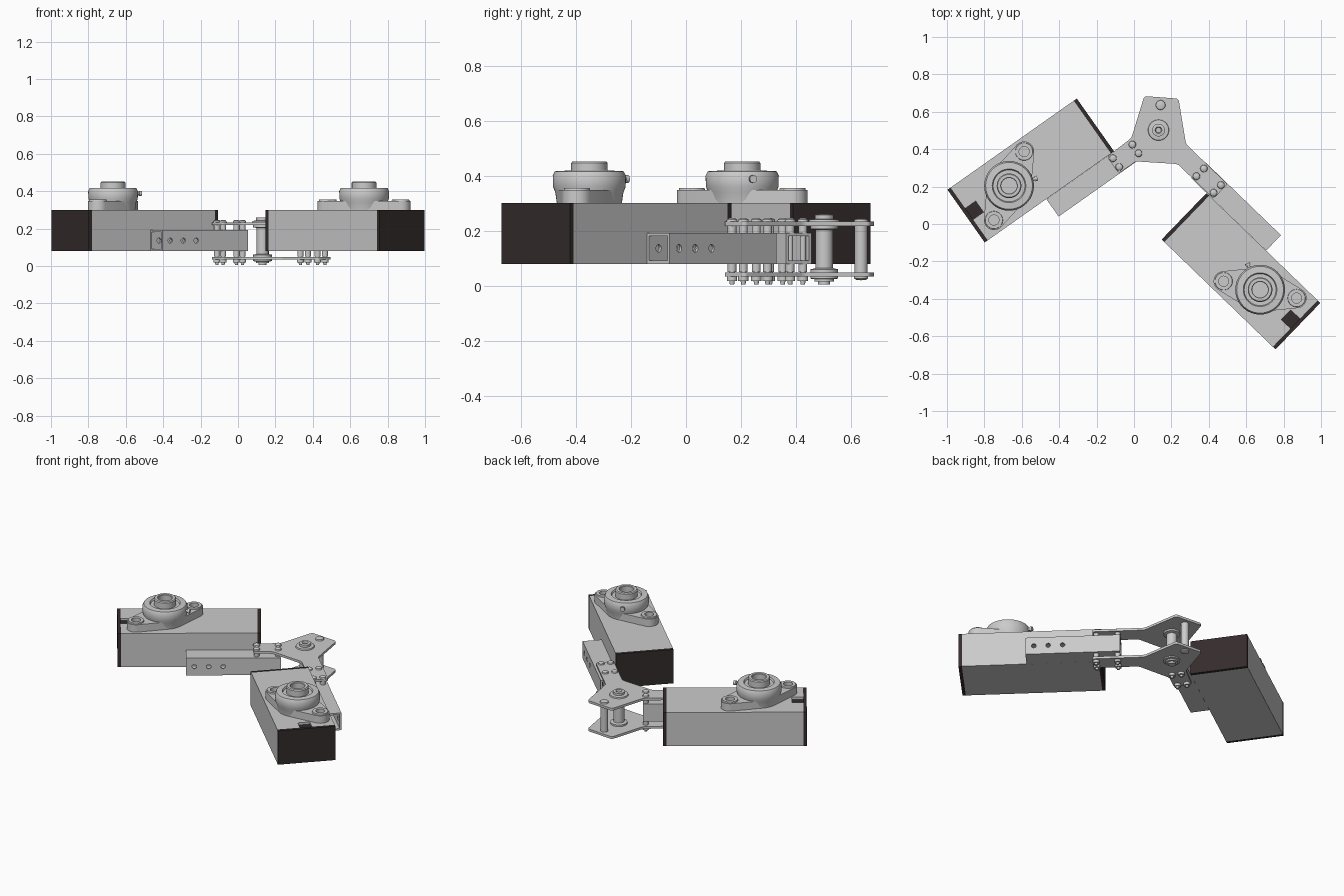
import bpy, bmesh
from math import cos, sin, pi, radians
from mathutils import Matrix, Vector
from mathutils.geometry import convex_hull_2d

if "Cube" in bpy.data.objects:
    bpy.data.objects.remove(bpy.data.objects["Cube"])

DARK = bpy.data.materials.new("dark_rubber")
DARK.diffuse_color = (0.035, 0.025, 0.025, 1)
DARK.use_nodes = True
DARK.node_tree.nodes["Principled BSDF"].inputs["Base Color"].default_value = DARK.diffuse_color


def finish(name, bm, mat=None, smooth=False):
    bmesh.ops.remove_doubles(bm, verts=bm.verts, dist=1e-5)
    bmesh.ops.recalc_face_normals(bm, faces=bm.faces)
    me = bpy.data.meshes.new(name)
    bm.to_mesh(me)
    bm.free()
    ob = bpy.data.objects.new(name, me)
    bpy.context.collection.objects.link(ob)
    if mat:
        me.materials.append(mat)
    if smooth:
        select(ob)
        bpy.ops.object.shade_smooth_by_angle(angle=radians(35))
    return ob


def select(ob):
    bpy.ops.object.select_all(action='DESELECT')
    ob.select_set(True)
    bpy.context.view_layer.objects.active = ob


def prism(name, pts, z0, z1, mat=None, smooth=False, bevel=0):
    bm = bmesh.new()
    f = bm.faces.new([bm.verts.new((p[0], p[1], z0)) for p in pts])
    r = bmesh.ops.extrude_face_region(bm, geom=[f])
    bmesh.ops.translate(bm, vec=(0, 0, z1 - z0),
                        verts=[v for v in r['geom'] if isinstance(v, bmesh.types.BMVert)])
    if bevel:
        up = [e for e in bm.edges if abs(e.verts[0].co.z - e.verts[1].co.z) > 1e-4]
        bmesh.ops.bevel(bm, geom=up, offset=bevel, segments=4, profile=0.5, affect='EDGES')
    return finish(name, bm, mat, smooth)


def box(name, x0, x1, y0, y1, z0, z1, mat=None):
    return prism(name, [(x0, y0), (x1, y0), (x1, y1), (x0, y1)], z0, z1, mat)


def circle(x, y, r, n=32):
    return [Vector((x + r * cos(2 * pi * i / n), y + r * sin(2 * pi * i / n))) for i in range(n)]


def lathe(name, profile, x=0, y=0, n=32):
    """Revolve (radius, z) pairs about a vertical axis; zero radius closes an end."""
    bm = bmesh.new()
    rings = [[bm.verts.new((p.x, p.y, z)) for p in circle(x, y, max(r, 1e-7), n)] for r, z in profile]
    for a, b in zip(rings, rings[1:]):
        for i in range(n):
            bm.faces.new((a[i], a[(i + 1) % n], b[(i + 1) % n], b[i]))
    return finish(name, bm, smooth=True)


def cut(ob, *cutters):
    for c in cutters:
        c.hide_render = True
        m = ob.modifiers.new("cut", 'BOOLEAN')
        m.operation, m.solver, m.object = 'DIFFERENCE', 'EXACT', c
        select(ob)
        bpy.ops.object.modifier_apply(modifier=m.name)
        bpy.data.objects.remove(c)


def rod(name, x, y, z, r, length, axis):
    ob = prism(name, circle(0, 0, r, 20), 0, length, smooth=True)
    ob.data.transform(Matrix.Translation((x, y, z)) @ Vector((0, 0, 1)).rotation_difference(Vector(axis)).to_matrix().to_4x4())
    return ob


def arm(side, M):
    parts = []
    # rectangular beam with dark end caps and a dark-floored notch
    beam = box(f"{side}_beam", -.403, .403, -.1725, .1725, .08, .30)
    cut(beam, box("notch", -.45, -.335, -.036, .036, .28, .35))
    parts += [beam, box(f"{side}_notch_floor", -.403, -.335, -.036, .036, .279, .285, DARK)]
    for end, x0, x1 in (("outer", -.423, -.403), ("inner", .403, .423)):
        parts.append(box(f"{side}_{end}_cap", x0, x1, -.1725, .1725, .08, .30, DARK))

    # hollow side tube with a row of cross holes
    tube = box(f"{side}_tube", -.02, .54, -.287, -.173, .08, .192)
    cut(tube, box("bore", -.1, .6, -.276, -.184, .091, .181),
        *[rod("hole", x, -.31, .136, .014, .15, (0, 1, 0)) for x in (.03, .115, .2)])
    parts.append(tube)

    # two-bolt flange bearing, ears turned relative to the beam
    cx, a = -.142, radians(31)
    ears = [(cx + s * .2 * cos(a), s * .2 * sin(a)) for s in (1, -1)]
    pts = circle(cx, 0, .118, 48) + [p for e in ears for p in circle(*e, .054)]
    flange = prism(f"{side}_bearing_flange", [pts[i] for i in convex_hull_2d(pts)], .30, .348, smooth=True)
    cut(flange, prism("bore", circle(cx, 0, .06), .2, .5),
        *[prism("ear_hole", circle(*e, .027), .2, .5) for e in ears])
    parts.append(flange)
    for i, (x, y) in enumerate(ears):
        parts.append(lathe(f"{side}_ear_ring_{i}", [(.027, .346), (.048, .346), (.046, .356), (.027, .356), (.027, .346)], x, y))
    parts.append(lathe(f"{side}_bearing_hub", [
        (.118, .30), (.124, .34), (.132, .36), (.133, .40), (.125, .416), (.09, .418), (.085, .408),
        (.066, .408), (.066, .446), (.061, .452), (.045, .452), (.042, .448), (.042, .30), (.118, .30)], cx, 0, 48))
    g = radians(-20)
    d = (cos(g), sin(g), 0)
    parts.append(rod(f"{side}_grease_nipple", cx + .12 * d[0], .12 * d[1], .388, .008, .03, d))
    parts.append(rod(f"{side}_nipple_head", cx + .143 * d[0], .143 * d[1], .388, .014, .014, d))

    # clamp bolts with heads, spacers and nuts
    for i, (x, y) in enumerate((x, y) for x in (.397, .524) for y in (-.2, -.257)):
        parts.append(lathe(f"{side}_bolt_{i}", [
            (0, .005), (.008, .005), (.01, .018), (.019, .018), (.019, .036), (.011, .036), (.011, .05),
            (.016, .05), (.016, .08), (.011, .08), (.011, .192), (.016, .192), (.016, .218), (.011, .218),
            (.011, .233), (.02, .233), (.018, .241), (.01, .246), (0, .246)], x, y, 16))
    for p in parts:
        p.data.transform(M)


def placed(x, y, deg):
    return Matrix.Translation((x, y, 0)) @ Matrix.Rotation(radians(deg), 4, 'Z')


LEFT, RIGHT = placed(-.552, .286, 35.2), placed(.572, -.2525, 136)
arm("left", LEFT)
arm("right", RIGHT)

# upper and lower three-way plates joining the arms
outline = [(.055, .684), (.238, .67)]
outline += [tuple((RIGHT @ Vector((u, v, 0))).xy) for u, v in ((.684, -.285), (.375, -.285), (.375, -.177), (.642, -.177))]
outline += [tuple((LEFT @ Vector((u, v, 0))).xy) for u, v in ((.487, -.284), (.375, -.284), (.375, -.175), (.54, -.168))]
for name, z in (("lower_plate", .034), ("upper_plate", .218)):
    prism(name, outline, z, z + .015, smooth=True, bevel=.014)

# pivot post and rear spacer post
lathe("pivot_post", [
    (0, .004), (.022, .004), (.022, .015), (.036, .015), (.036, .024), (.05, .026), (.05, .034), (.03, .034),
    (.03, .049), (.05, .049), (.05, .06), (.032, .064), (.032, .203), (.05, .207), (.05, .218), (.03, .218),
    (.03, .233), (.056, .233), (.054, .241), (.034, .243), (.034, .258), (.018, .26), (.014, .25), (0, .25)],
    .131, .502)
lathe("rear_post", [
    (0, .02), (.018, .022), (.025, .026), (.025, .034), (.012, .034), (.012, .049), (.023, .049), (.023, .218),
    (.012, .218), (.012, .233), (.026, .233), (.024, .241), (.014, .244), (0, .244)], .142, .636)
